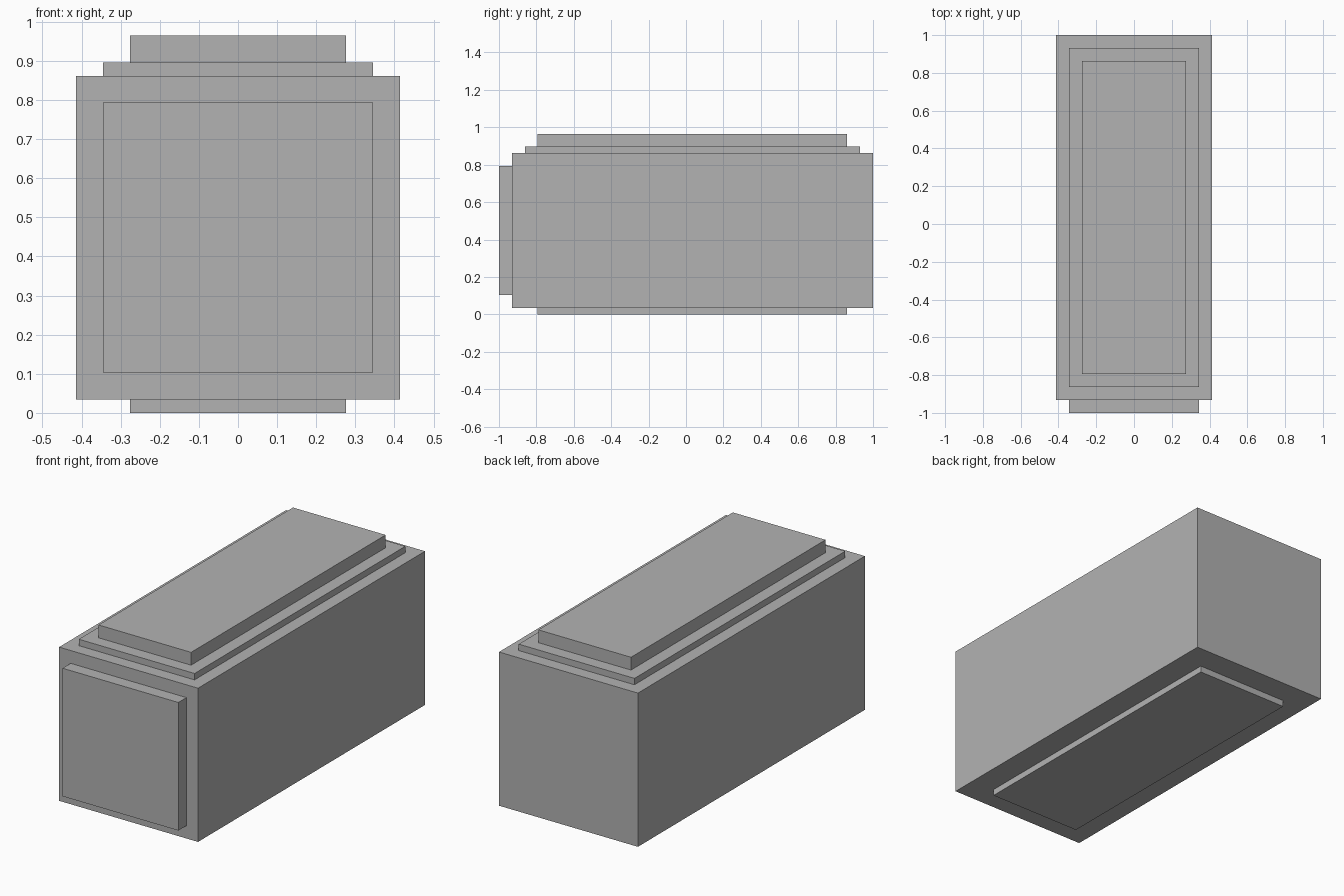
import bpy

# Remove the default object
cube = bpy.data.objects.get("Cube")
if cube:
    bpy.data.objects.remove(cube, do_unlink=True)

# Single plain grey
grey = bpy.data.materials.new("plain_grey")
grey.use_nodes = True
colour = (0.448, 0.448, 0.448, 1.0)
grey.diffuse_color = colour
grey.node_tree.nodes["Principled BSDF"].inputs["Base Color"].default_value = colour

U = 2 / 29  # modular unit: the whole model is 29 units long


def box(name, width, y_range, z_range):
    """Box centred on x, with y and z extents given in modular units."""
    (y0, y1), (z0, z1) = y_range, z_range
    bpy.ops.mesh.primitive_cube_add(size=1, location=(0, (y0 + y1) / 2 * U, (z0 + z1) / 2 * U))
    obj = bpy.context.object
    obj.name = obj.data.name = name
    obj.scale = (width * U, (y1 - y0) * U, (z1 - z0) * U)
    bpy.ops.object.transform_apply(location=False, rotation=False, scale=True)
    obj.data.materials.append(grey)
    return obj


# Main block, shifted back to leave room for the front panel
box("body", 12, (-13.5, 14.5), (0.5, 12.5))

# Raised panel on the front face
box("front_panel", 10, (-14.5, -13.5), (1.5, 11.5))

# Stepped lid on top
box("lid_step", 10, (-12.5, 13.5), (12.5, 13))
box("lid_cap", 8, (-11.5, 12.5), (13, 14))

# Low plinth underneath
box("base_plinth", 8, (-11.5, 12.5), (0, 0.5))
